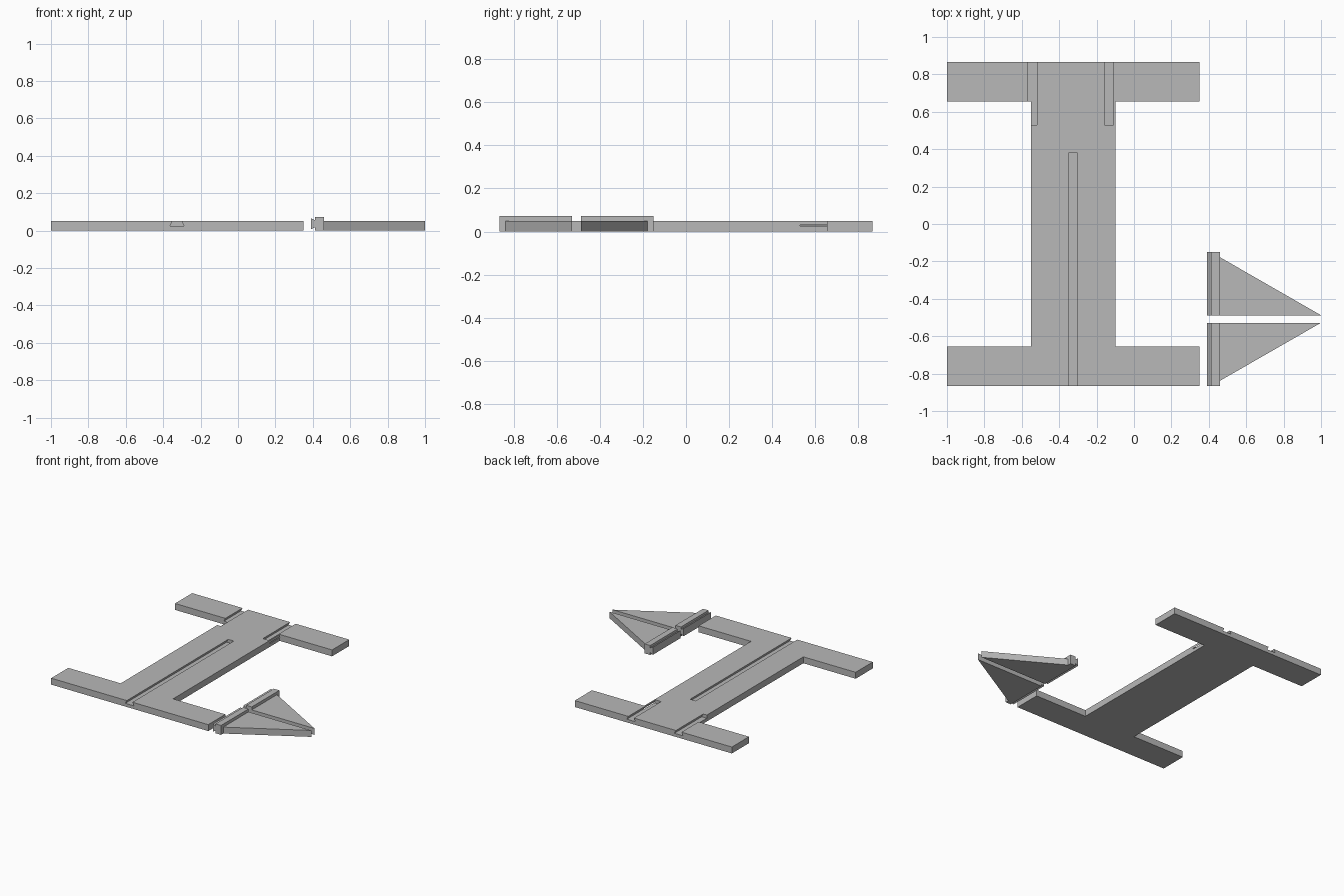
import bpy
import bmesh
from mathutils import Vector

cube = bpy.data.objects.get("Cube")
if cube:
    bpy.data.objects.remove(cube, do_unlink=True)

GREY = (0.48, 0.48, 0.48, 1.0)
grey = bpy.data.materials.new("plain grey")
grey.use_nodes = True
grey.diffuse_color = GREY
grey.node_tree.nodes["Principled BSDF"].inputs["Base Color"].default_value = GREY

THICK = 0.05
BACK = 0.865


def prism(name, outline, sweep):
    """Extrude a closed outline of 3D points along the sweep vector."""
    bm = bmesh.new()
    face = bm.faces.new([bm.verts.new(p) for p in outline])
    geom = bmesh.ops.extrude_face_region(bm, geom=[face])["geom"]
    moved = [g for g in geom if isinstance(g, bmesh.types.BMVert)]
    bmesh.ops.translate(bm, verts=moved, vec=Vector(sweep))
    bmesh.ops.recalc_face_normals(bm, faces=bm.faces)
    mesh = bpy.data.meshes.new(name)
    bm.to_mesh(mesh)
    bm.free()
    mesh.materials.append(grey)
    obj = bpy.data.objects.new(name, mesh)
    bpy.context.collection.objects.link(obj)
    return obj


def cut_groove(body, x, y0, y1):
    """Cut a dovetail groove along y, wider at its floor than at the top."""
    half = [(-0.037, 0.025), (-0.024, THICK), (-0.024, 0.08)]
    section = half + [(-dx, z) for dx, z in reversed(half)]
    cutter = prism("groove_cutter", [(x + dx, y0, z) for dx, z in section],
                   (0, y1 - y0, 0))
    cutter.hide_render = True
    mod = body.modifiers.new("groove", "BOOLEAN")
    mod.operation = "DIFFERENCE"
    mod.solver = "EXACT"
    mod.object = cutter
    bpy.context.view_layer.objects.active = body
    bpy.ops.object.modifier_apply(modifier=mod.name)
    bpy.data.objects.remove(cutter, do_unlink=True)


# Body plate: an I-shaped slab, wings at both ends of a central web
mid, wing, web, inner = -0.325, 0.675, 0.225, 0.655
quarter = [(wing, BACK), (wing, inner), (web, inner)]
right_side = quarter + [(x, -y) for x, y in reversed(quarter)]
outline = right_side + [(-x, y) for x, y in reversed(right_side)]
body = prism("body_plate", [(mid + x, y, 0) for x, y in outline], (0, 0, THICK))

# Dovetail grooves: one long at the front, two short at the back
cut_groove(body, -0.326, -0.95, 0.38)
cut_groove(body, -0.543, 0.53, 0.95)
cut_groove(body, -0.134, 0.53, 0.95)


# Fins: triangular blade, foot rail and dovetail key, mirrored in y
def fin(label, near, far, notch):
    blade = [(0.455, near, 0), (1.0, near, 0), (0.46, notch, 0), (0.455, notch, 0)]
    prism(label + "_fin_blade", blade, (0, 0, THICK))
    rail = [(0.39, 0.007), (0.413, 0.018), (0.413, 0), (0.46, 0),
            (0.46, 0.073), (0.413, 0.073), (0.413, 0.055), (0.39, 0.066)]
    prism(label + "_fin_rail", [(x, near, z) for x, z in rail],
          (0, far - near, 0))


fin("front", -0.528, -BACK, -0.838)
fin("back", -0.488, -0.15, -0.178)
